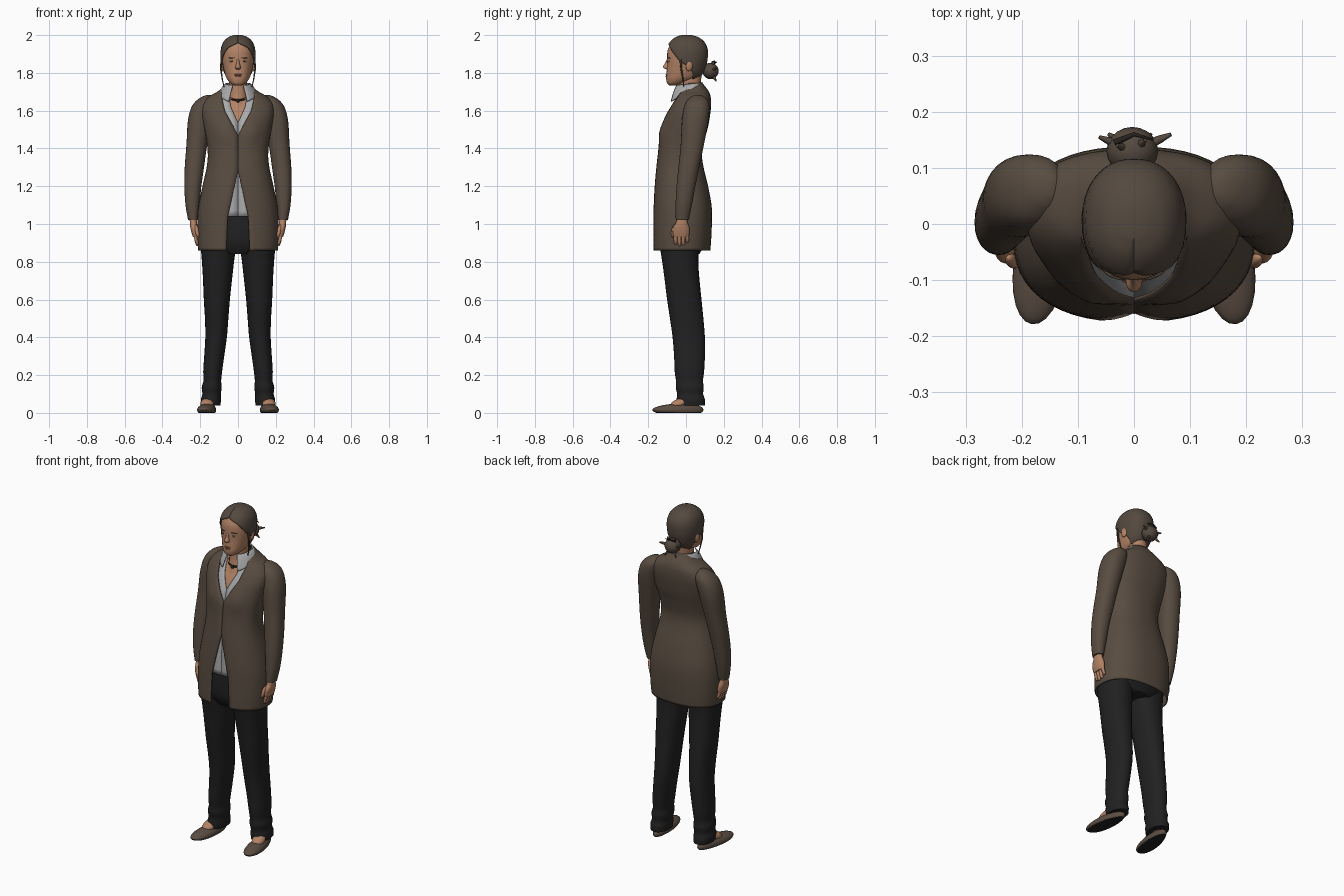
import bpy, bmesh, math
from mathutils import Matrix, Vector, Euler

if "Cube" in bpy.data.objects:
    bpy.data.objects.remove(bpy.data.objects["Cube"])


def material(name, r, g, b):
    m = bpy.data.materials.new(name)
    m.diffuse_color = (r, g, b, 1)
    m.use_nodes = True
    m.node_tree.nodes["Principled BSDF"].inputs["Base Color"].default_value = m.diffuse_color
    return m


COAT = material("coat_brown", .098, .072, .052)
HAIR = material("hair_brown", .088, .066, .049)
SKIN = material("skin", .45, .225, .13)
SHIRT = material("shirt_grey", .40, .40, .41)
BLACK = material("trouser_black", .015, .015, .016)
SHOE = material("shoe_brown", .105, .075, .056)
LIPS = material("lips", .33, .12, .08)
WHITE = material("eye_white", .55, .52, .48)
DARK = material("dark_detail", .02, .015, .012)


def finish(name, bm, mats, thick=0, angle=50):
    bmesh.ops.recalc_face_normals(bm, faces=bm.faces)
    me = bpy.data.meshes.new(name)
    bm.to_mesh(me)
    bm.free()
    for m in mats:
        me.materials.append(m)
    for p in me.polygons:
        p.use_smooth = True
    me.set_sharp_from_angle(angle=math.radians(angle))
    ob = bpy.data.objects.new(name, me)
    bpy.context.collection.objects.link(ob)
    if thick:
        mod = ob.modifiers.new("thickness", "SOLIDIFY")
        mod.thickness, mod.offset = thick, 0
    return ob


def lerp(table, z):
    """Piecewise linear lookup in (z, value) pairs."""
    if z <= table[0][0]:
        return table[0][1]
    for (a, u), (b, v) in zip(table, table[1:]):
        if z <= b:
            return u + (v - u) * (z - a) / (b - a)
    return table[-1][1]


def refine(rings, steps):
    """Smooth the ring list with a Catmull-Rom spline."""
    out = []
    for i in range(len(rings) - 1):
        p = [rings[min(max(j, 0), len(rings) - 1)] for j in range(i - 1, i + 3)]
        for k in range(steps):
            t = k / steps
            out.append([.5 * (2 * b + (c - a) * t + (2 * a - 5 * b + 4 * c - d) * t * t
                              + (3 * b - a - 3 * c + d) * t ** 3) for a, b, c, d in zip(*p)])
    return out + [list(rings[-1])]


def loft(name, rings, mat, sx=1, seg=32, n=2.2, steps=4, gap=None, gap_angle=None,
         caps="both", thick=0, bust=0):
    """Rings are (z, half width, front y, back y, centre x, slope); a gap opens the front."""
    bm = bmesh.new()
    loops = []
    is_open = bool(gap or gap_angle)
    for z, rx, yf, yb, cx, slope in refine([tuple(r) + (0,) * (6 - len(r)) for r in rings], steps):
        t0 = 0
        if gap:
            t0 = math.asin(min(.97, max(0, lerp(gap, z)) / rx) ** (n / 2))
        if gap_angle:
            t0 = lerp(gap_angle, z)
        loop = []
        for i in range(seg + is_open):
            t = t0 + (2 * math.pi - 2 * t0) * i / seg
            s, c = math.sin(t), math.cos(t)
            x = rx * math.copysign(abs(s) ** (2 / n), s)
            y = (yf + yb) / 2 - (yb - yf) / 2 * math.copysign(abs(c) ** (2 / n), c)
            if c > 0:
                y -= bust * math.exp(-((abs(x) - .075) / .045) ** 2 - ((z - 1.49) / .06) ** 2)
            loop.append(bm.verts.new((sx * cx + x, y, z + slope * y)))
        loops.append(loop)
    for a, b in zip(loops, loops[1:]):
        for i in range(seg):
            j = i + 1 if is_open else (i + 1) % seg
            bm.faces.new((a[i], a[j], b[j], b[i]))
    if caps in ("both", "bottom"):
        bm.faces.new(loops[0])
    if caps in ("both", "top"):
        bm.faces.new(loops[-1])
    return finish(name, bm, [mat], thick)


def ball(name, loc, size, mat, rot=(0, 0, 0), seg=20):
    bm = bmesh.new()
    mx = Matrix.Translation(loc) @ Euler(rot).to_matrix().to_4x4() @ Matrix.Diagonal((*size, 1))
    bmesh.ops.create_uvsphere(bm, u_segments=seg, v_segments=seg // 2, radius=1, matrix=mx)
    return finish(name, bm, [mat])


def strand(name, pts, r, mat):
    """Tapered tube through a few points."""
    cu = bpy.data.curves.new(name, "CURVE")
    cu.dimensions, cu.bevel_depth, cu.bevel_resolution, cu.use_fill_caps = "3D", r, 1, True
    sp = cu.splines.new("POLY")
    sp.points.add(len(pts) - 1)
    for i, p in enumerate(pts):
        sp.points[i].co = (*p, 1)
        sp.points[i].radius = 1 - .7 * i / (len(pts) - 1)
    cu.materials.append(mat)
    bpy.context.collection.objects.link(bpy.data.objects.new(name, cu))


def grow(rings, d):
    return [(z, rx + d, yf - d, yb + d) for z, rx, yf, yb in rings]


# Coat, shirt and chest share one torso profile
TORSO = [(.86, .208, -.172, .126), (.95, .213, -.172, .132), (1.08, .208, -.17, .134),
         (1.2, .185, -.163, .114), (1.3, .163, -.154, .09), (1.37, .157, -.146, .082),
         (1.45, .165, -.137, .097), (1.52, .178, -.122, .115), (1.58, .188, -.103, .125),
         (1.63, .185, -.077, .13), (1.67, .155, -.055, .128), (1.70, .105, -.042, .118),
         (1.725, .076, -.03, .1), (1.745, .062, -.02, .084)]
loft("coat", TORSO, COAT, seg=48, n=2.4, caps="", thick=.006, bust=.014,
     gap=[(.86, .062), (1.04, .054), (1.28, 0), (1.47, 0), (1.6, .07), (1.68, .088), (1.75, .06)])
loft("shirt", [(1.04, .195, -.158, .12)] + grow(TORSO[3:12], -.011), SHIRT, seg=48, n=2.4,
     caps="", thick=.004, bust=.014, gap=[(1.535, 0), (1.62, .038), (1.7, .05)])
loft("chest", grow(TORSO[5:11], -.019), SKIN, n=2.4, bust=.012)
loft("shirt_collar", [(1.695, .094, -.088, .08, 0, .6), (1.722, .078, -.07, .084, 0, .32),
                      (1.738, .062, -.054, .084, 0, .1)],
     SHIRT, caps="", thick=.006, gap_angle=[(1.695, .5), (1.738, .42)])
loft("neck", [(1.6, .065, -.072, .1), (1.66, .052, -.05, .085), (1.72, .048, -.042, .076),
              (1.80, .05, -.04, .085)], SKIN)

# Necklace
bpy.ops.mesh.primitive_torus_add(major_radius=.056, minor_radius=.006, major_segments=28,
                                 minor_segments=8, location=(0, .012, 1.673), rotation=(.27, 0, 0))
necklace = bpy.context.object
necklace.name = "necklace"
necklace.scale.y = 1.12
necklace.data.materials.append(DARK)
ball("necklace_bead", (0, -.055, 1.652), (.011, .007, .009), DARK, seg=12)

# Head and swept-back hair
HEAD = [(1.733, .018, -.088, -.05), (1.745, .04, -.1, -.01), (1.77, .06, -.105, .055),
        (1.80, .071, -.103, .085), (1.84, .08, -.1, .1), (1.88, .085, -.1, .107),
        (1.92, .083, -.097, .107), (1.955, .071, -.08, .092), (1.98, .047, -.052, .062),
        (1.992, .016, -.02, .026)]
loft("head", HEAD, SKIN)
loft("hair", [(z + .005 * (z > 1.9), *r) for z, *r in grow(HEAD[2:], .005)], HAIR, caps="top",
     thick=.006, gap_angle=[(1.77, 2.3), (1.80, 2.0), (1.83, 1.75), (1.86, 1.3), (1.9, .95),
                            (1.935, .6), (1.958, 0)])
loft("nose", [(1.819, .011, -.106, -.08), (1.826, .015, -.119, -.08), (1.836, .013, -.121, -.08),
              (1.852, .008, -.111, -.08), (1.878, .007, -.099, -.08)], SKIN, seg=12)
ball("upper_lip", (0, -.1, 1.79), (.022, .0075, .005), LIPS)
ball("lower_lip", (0, -.1, 1.782), (.018, .008, .006), LIPS)

# Hair bun with loose ends and a clip
ball("bun", (-.003, .13, 1.81), (.046, .043, .043), HAIR)
for i, (dx, dy, dz) in enumerate([(.066, .03, .015), (-.045, .03, -.05), (.03, .03, -.055),
                                  (-.062, .025, .015), (.02, .02, .055), (-.03, .01, .052)]):
    c = Vector((0, .13, 1.81))
    strand("bun_end_%d" % i, [c, c + Vector((dx, dy, dz)) * .7, c + Vector((dx, dy, dz))], .011, HAIR)
strand("hair_clip", [(-.035, .145, 1.85), (0, .16, 1.857), (.035, .15, 1.85)], .006, DARK)

# Hips
loft("trouser_hips", [(.84, .1, -.12, .07), (.9, .185, -.148, .1), (1.0, .19, -.152, .115),
                      (1.07, .18, -.146, .11)], BLACK, n=2.4)

for side, sx in (("right", -1), ("left", 1)):
    # Face details
    ball(side + "_eye", (sx * .033, -.0885, 1.862), (.013, .007, .0055), WHITE)
    ball(side + "_iris", (sx * .033, -.0925, 1.862), (.005, .0045, .005), DARK, seg=12)
    ball(side + "_eyebrow", (sx * .036, -.0905, 1.879), (.02, .006, .003), HAIR, (0, sx * .1, sx * .4))
    ball(side + "_ear", (sx * .083, .018, 1.838), (.01, .019, .03), SKIN, (-.15, 0, sx * .3))
    strand(side + "_hair_lock", [(sx * .087, -.03, 1.88), (sx * .091, -.025, 1.82),
                                 (sx * .082, -.015, 1.76), (sx * .07, -.01, 1.71)], .006, HAIR)

    # Sleeve
    loft(side + "_sleeve", [(1.02, .026, -.054, .014, .238), (1.1, .037, -.055, .031, .241),
                            (1.2, .045, -.05, .05, .239), (1.3, .051, -.04, .07, .231),
                            (1.42, .055, -.028, .095, .218), (1.54, .063, -.022, .118, .203),
                            (1.61, .063, -.012, .124, .187), (1.65, .052, .003, .118, .172),
                            (1.675, .03, .03, .095, .158), (1.683, .01, .05, .075, .153)],
         COAT, sx, seg=28)

    # Hand with four fingers and a thumb
    loft(side + "_palm", [(.932, .013, -.066, .012, .226), (.95, .017, -.07, .018, .228),
                          (.98, .02, -.068, .018, .232), (1.005, .019, -.054, .01, .236),
                          (1.04, .018, -.045, .004, .238)], SKIN, sx, seg=20)
    for i in range(4):
        y, low = -.056 + .0205 * i, (.892, .884, .888, .902)[i]
        loft("%s_finger_%d" % (side, i + 1),
             [(low, .004, y - .004, y + .006, .215), (low + .008, .008, y - .008, y + .01, .217),
              (.925, .009, y - .01, y + .011, .224), (.955, .009, y - .01, y + .01, .228)],
             SKIN, sx, seg=10, steps=2)
    ball(side + "_thumb", (sx * .217, -.066, .963), (.011, .012, .036), SKIN, (-.2, sx * .2, 0), 14)

    # Trouser leg with a softly creased cuff
    loft(side + "_trouser_leg",
         [(.04, .05, -.048, .1, .143), (.07, .053, -.05, .1, .143), (.1, .049, -.047, .091, .14),
          (.135, .053, -.054, .094, .139), (.17, .047, -.053, .09, .136), (.22, .05, -.06, .096, .134),
          (.3, .053, -.063, .1, .126), (.4, .057, -.071, .1, .116), (.5, .062, -.085, .092, .113),
          (.6, .069, -.1, .082, .112), (.72, .078, -.115, .07, .108), (.8, .085, -.126, .065, .106),
          (.87, .092, -.137, .068, .104), (.93, .092, -.145, .085, .1)], BLACK, sx, seg=28)

    # Flat shoe, tapered to the heel, with a dark sole
    bm = bmesh.new()
    bmesh.ops.create_uvsphere(bm, u_segments=28, v_segments=16, radius=1)
    turn = Matrix.Rotation(sx * math.radians(8), 4, "Z")
    for v in bm.verts:
        x, y, z = v.co
        v.co = (x * .047 * (1 - .18 * y), y * .137, max(0, .016 + z * (.034 + .006 * y)))
        v.co = turn @ v.co + Vector((sx * .163, -.043, 0))
    for f in bm.faces:
        f.material_index = int(f.calc_center_median().z < .004)
    finish(side + "_shoe", bm, [SHOE, BLACK], angle=35)
    ball(side + "_instep", (sx * .163, -.036, .05), (.036, .052, .025), SKIN, (.35, 0, sx * .14))
    ball(side + "_ankle", (sx * .148, .02, .07), (.034, .05, .045), SKIN)
